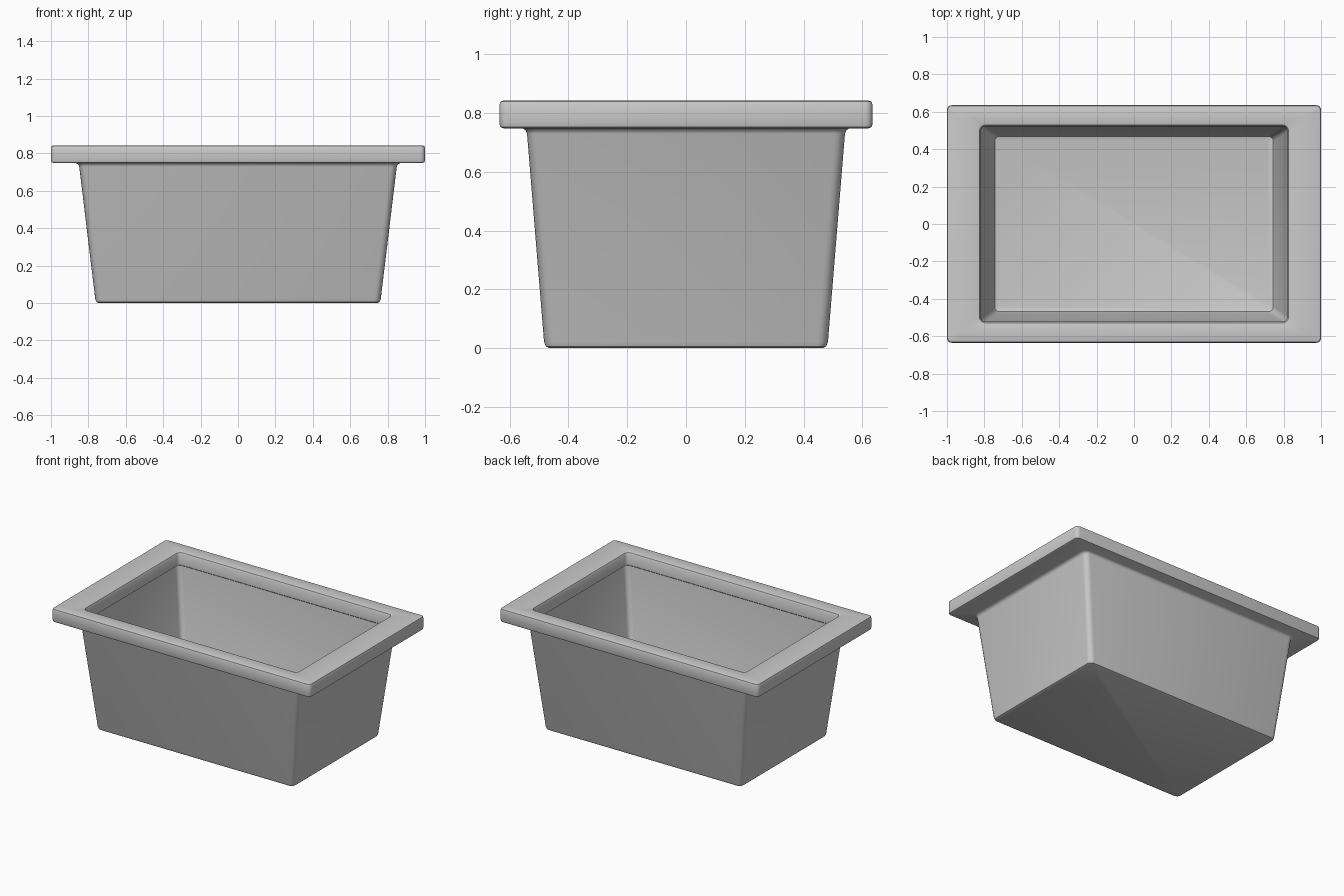
import bpy, bmesh, math

if "Cube" in bpy.data.objects:
    bpy.data.objects.remove(bpy.data.objects["Cube"])

CORNER_STEPS = 4


def rounded_rect(hx, hy, r, z):
    """Ring of points around a rounded rectangle, counter-clockwise."""
    pts = []
    for q, (sx, sy) in enumerate([(1, 1), (-1, 1), (-1, -1), (1, -1)]):
        for i in range(CORNER_STEPS + 1):
            a = math.pi / 2 * (q + i / CORNER_STEPS)
            pts.append((sx * (hx - r) + r * math.cos(a),
                        sy * (hy - r) + r * math.sin(a), z))
    return pts


def loft(name, rings):
    """Skin the rings in order and cap the first and last."""
    bm = bmesh.new()
    loops = [[bm.verts.new(p) for p in rounded_rect(*ring)] for ring in rings]
    n = len(loops[0])
    for a, b in zip(loops, loops[1:]):
        for i in range(n):
            j = (i + 1) % n
            bm.faces.new((a[i], a[j], b[j], b[i]))
    bm.faces.new(loops[0][::-1])
    bm.faces.new(loops[-1])
    bmesh.ops.recalc_face_normals(bm, faces=bm.faces)
    mesh = bpy.data.meshes.new(name)
    bm.to_mesh(mesh)
    bm.free()
    obj = bpy.data.objects.new(name, mesh)
    bpy.context.collection.objects.link(obj)
    bpy.context.view_layer.objects.active = obj
    obj.select_set(True)
    bpy.ops.object.shade_smooth_by_angle(angle=math.radians(40))
    obj.select_set(False)
    return obj


# Each ring: half width x, half depth y, corner radius, height
loft("planter_tub", [
    # outside: rounded base, tapered wall, small fillet under the rim
    (0.745, 0.465, 0.02, 0.0),
    (0.757, 0.476, 0.03, 0.005),
    (0.763, 0.483, 0.035, 0.02),
    (0.849, 0.541, 0.035, 0.73),
    (0.855, 0.546, 0.04, 0.742),
    (0.868, 0.556, 0.05, 0.748),
    # rim
    (0.985, 0.62, 0.015, 0.748),
    (0.996, 0.631, 0.02, 0.752),
    (1.0, 0.635, 0.025, 0.763),
    (1.0, 0.635, 0.025, 0.828),
    (0.996, 0.631, 0.02, 0.839),
    (0.985, 0.62, 0.015, 0.843),
    (0.84, 0.54, 0.04, 0.843),
    (0.826, 0.528, 0.03, 0.839),
    (0.82, 0.522, 0.025, 0.828),
    # lip slightly overhanging the inner wall
    (0.82, 0.522, 0.025, 0.755),
    (0.83, 0.527, 0.03, 0.75),
    # inside wall and floor
    (0.752, 0.475, 0.03, 0.05),
    (0.744, 0.469, 0.025, 0.034),
    (0.725, 0.452, 0.02, 0.028),
])
